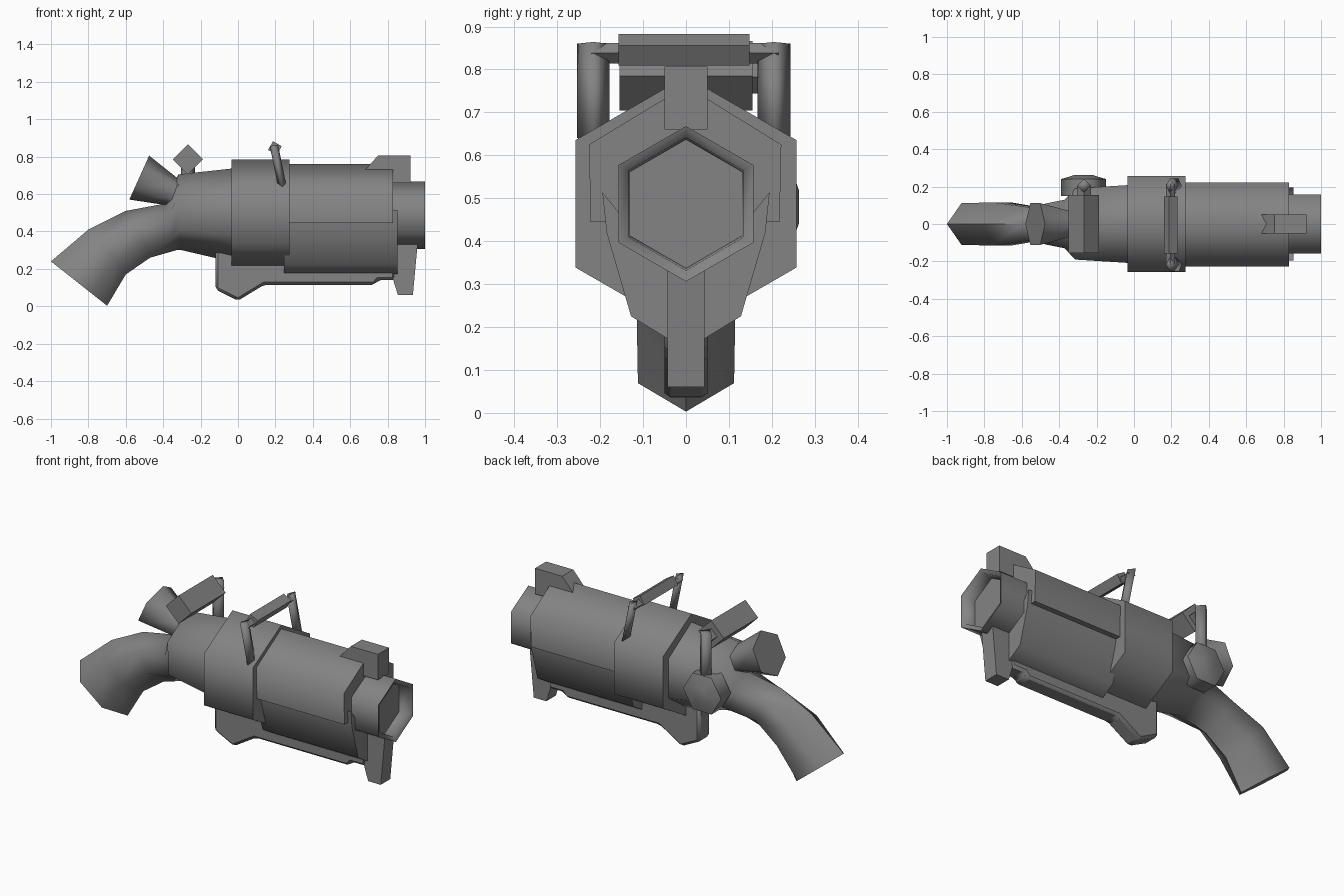
import bpy, bmesh, math
from mathutils import Vector

cube = bpy.data.objects.get("Cube")
if cube:
    bpy.data.objects.remove(cube, do_unlink=True)

metal = bpy.data.materials.new("dark_grey_metal")
metal.use_nodes = True
GREY = (0.23, 0.23, 0.23, 1)
metal.diffuse_color = GREY
metal.node_tree.nodes["Principled BSDF"].inputs["Base Color"].default_value = GREY


def loft(name, rings, smooth=65, bevel=0):
    """Skin a list of equal point rings and cap both ends."""
    bm = bmesh.new()
    rows = [[bm.verts.new(p) for p in r] for r in rings]
    n = len(rows[0])
    for a, b in zip(rows, rows[1:]):
        for i in range(n):
            j = (i + 1) % n
            bm.faces.new((a[i], a[j], b[j], b[i]))
    bm.faces.new(rows[0])
    bm.faces.new(rows[-1][::-1])
    bmesh.ops.recalc_face_normals(bm, faces=bm.faces)
    mesh = bpy.data.meshes.new(name)
    bm.to_mesh(mesh)
    bm.free()
    ob = bpy.data.objects.new(name, mesh)
    bpy.context.collection.objects.link(ob)
    mesh.materials.append(metal)
    if bevel:
        m = ob.modifiers.new("Bevel", "BEVEL")
        m.width, m.segments = bevel, 1
    bpy.ops.object.select_all(action="DESELECT")
    ob.select_set(True)
    bpy.context.view_layer.objects.active = ob
    bpy.ops.object.shade_smooth_by_angle(angle=math.radians(smooth))
    return ob


def ring(c, u, v, n):
    """Polygon around c with a corner on u."""
    c, u, v = Vector(c), Vector(u), Vector(v)
    return [c + u * math.cos(2 * math.pi * i / n) + v * math.sin(2 * math.pi * i / n) for i in range(n)]


def hex_x(x, r, z=0.487):
    return ring((x, 0, z), (0, 0, r), (0, r, 0), 6)


def side_plate(name, outline, half, bevel=0.0):
    """Extrude an x-z outline sideways."""
    return loft(name, [[(x, s * half, z) for x, z in outline] for s in (-1, 1)], 30, bevel)


def lengthwise(name, outline, x0, x1):
    """Extrude a y-z outline along the barrel."""
    return loft(name, [[(x, y, z) for y, z in outline] for x in (x0, x1)], 65)


def grip_ring(top, bottom, w):
    t, b = Vector((top[0], 0, top[1])), Vector((bottom[0], 0, bottom[1]))
    out = Vector((0, w, 0))
    hi, lo = t.lerp(b, 0.26), t.lerp(b, 0.72)
    return [t, hi + out, lo + out, b, lo - out, hi - out]


# Curved grip flowing into the receiver
loft("grip_and_receiver", [grip_ring(*s) for s in (
    ((-1, 0.24), (-0.70, 0.003), 0.112),
    ((-0.80, 0.41), (-0.60, 0.17), 0.115),
    ((-0.60, 0.51), (-0.47, 0.26), 0.09),
    ((-0.385, 0.55), (-0.33, 0.30), 0.13),
    ((-0.32, 0.705), (-0.30, 0.30), 0.19),
    ((0.0, 0.74), (0.0, 0.23), 0.21))])

# Hexagonal band round the middle
loft("centre_band", [hex_x(-0.035, 0.297), hex_x(0.275, 0.297)])

# Upper shroud and lower cradle of the barrel
lengthwise("upper_shroud", [(0, 0.762), (0.222, 0.625), (0.218, 0.445),
                            (-0.222, 0.445), (-0.226, 0.625)], 0.2, 0.83)
half = [(0.155, 0.465), (0.195, 0.515), (0.185, 0.42), (0.128, 0.225), (0.035, 0.168)]
lengthwise("lower_cradle", half + [(-y, z) for y, z in reversed(half)], 0.245, 0.852)

# Hollow muzzle with a chamfered rim
loft("muzzle", [hex_x(0.75, 0.181), hex_x(1.0, 0.181), hex_x(0.99, 0.155), hex_x(0.93, 0.15)], 65)

# Front sight, front post and under rail
side_plate("front_sight", [(0.68, 0.73), (0.75, 0.807), (0.922, 0.807), (0.922, 0.66), (0.80, 0.66)], 0.05)
side_plate("front_post", [(0.83, 0.14), (0.855, 0.06), (0.935, 0.06), (0.96, 0.33), (0.83, 0.33)], 0.043)
side_plate("under_rail", [(-0.12, 0.30), (-0.12, 0.09), (0, 0.03), (0.14, 0.115),
                          (0.73, 0.115), (0.75, 0.14), (0.84, 0.14), (0.84, 0.30)], 0.05, 0.014)

# Flared hammer behind the receiver
axis_up = Vector((0.41, 0, 0.91))
side = Vector((0, 1, 0))
loft("hammer", [ring(c, axis_up * r, side * r, 6) for c, r in (
    ((-0.528, 0, 0.688), 0.129), ((-0.36, 0, 0.615), 0.08), ((-0.30, 0, 0.59), 0.08))], 65)


def cross_bar(name, x, z, r, y0, y1, turn=0.0):
    u = Vector((math.sin(turn), 0, math.cos(turn))) * r
    v = Vector((math.cos(turn), 0, -math.sin(turn))) * r
    return loft(name, [ring((x, y, z), u, v, 4) for y in (y0, y1)], 30)


# Folding handle above the band
cross_bar("handle_grip", 0.197, 0.846, 0.038, -0.157, 0.148, -0.25)
cross_bar("handle_rod", 0.195, 0.838, 0.024, -0.22, 0.215)
for label, y in (("right", -0.216), ("left", 0.205)):
    loft(label + "_handle_post", [ring(c, (0, 0.038, 0), (0.022, 0, 0.004), 4) for c in (
        (0.237, y, 0.64), (0.192, y, 0.86))], 95)

# Rear roller, its elbow and the side knob
cross_bar("rear_roller", -0.268, 0.785, 0.081, -0.155, 0.155)
cross_bar("roller_stub", -0.268, 0.782, 0.038, 0.15, 0.205)
loft("roller_post", [ring((-0.268, 0.205, z), (0, 0.037, 0), (0.037, 0, 0), 4) for z in (0.50, 0.82)], 95)
loft("side_knob", [ring((-0.27, y, 0.48), (r, 0, 0), (0, 0, r), 6) for y, r in (
    (0.15, 0.12), (0.24, 0.12), (0.263, 0.045))], 65)
